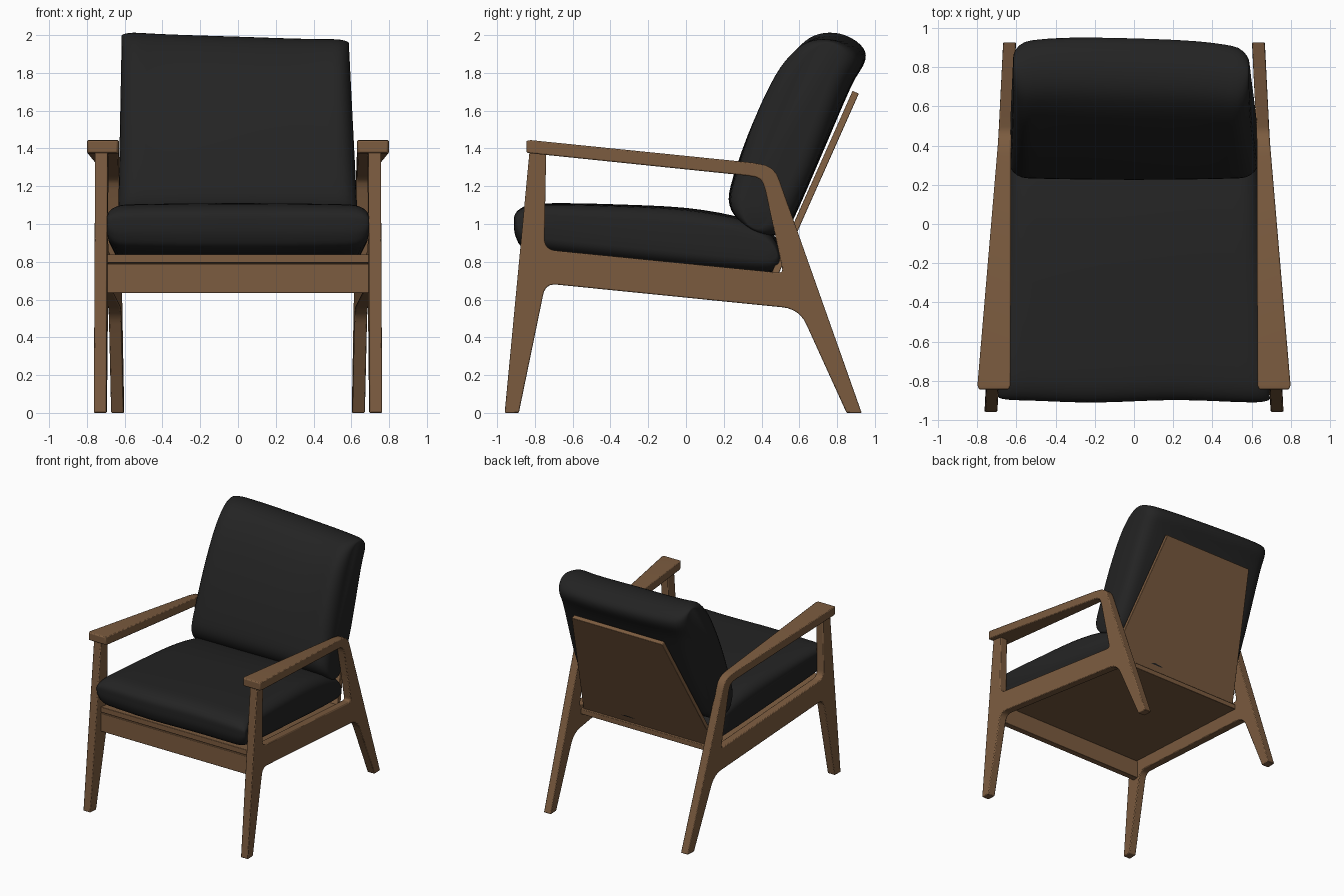
import bpy, bmesh, math
from mathutils import Vector

if "Cube" in bpy.data.objects:
    bpy.data.objects.remove(bpy.data.objects["Cube"])


def material(name, rgb):
    m = bpy.data.materials.new(name)
    m.diffuse_color = (*rgb, 1)
    m.use_nodes = True
    m.node_tree.nodes["Principled BSDF"].inputs["Base Color"].default_value = m.diffuse_color
    return m


WOOD = material("walnut wood", (0.2, 0.106, 0.05))
FABRIC = material("black fabric", (0.017, 0.017, 0.017))


def loft(name, rings, mat, bevel=0.0, mirror=False, angle=35):
    """Skin a list of equal-length rings and cap both ends."""
    bm = bmesh.new()
    vs = [[bm.verts.new(p) for p in ring] for ring in rings]
    n = len(rings[0])
    for a, b in zip(vs, vs[1:]):
        for i in range(n):
            j = (i + 1) % n
            bm.faces.new((a[i], a[j], b[j], b[i]))
    bm.faces.new(vs[0])
    bm.faces.new(vs[-1])
    bmesh.ops.recalc_face_normals(bm, faces=bm.faces)
    me = bpy.data.meshes.new(name)
    bm.to_mesh(me)
    bm.free()
    me.materials.append(mat)
    ob = bpy.data.objects.new(name, me)
    bpy.context.collection.objects.link(ob)
    bpy.ops.object.select_all(action='DESELECT')
    ob.select_set(True)
    bpy.context.view_layer.objects.active = ob
    bpy.ops.object.shade_smooth_by_angle(angle=math.radians(angle))
    if bevel:
        mod = ob.modifiers.new("soft edges", 'BEVEL')
        mod.width, mod.segments = bevel, 2
        mod.limit_method, mod.angle_limit = 'ANGLE', math.radians(40)
    if mirror:
        ob.modifiers.new("other side", 'MIRROR')
    return ob


def rounded(points, steps=6):
    """Polygon of (y, z, radius) with curved corners."""
    out = []
    for i, (y, z, r) in enumerate(points):
        p = Vector((y, z))
        if not r:
            out.append(p)
            continue
        a = p + (Vector(points[i - 1][:2]) - p).normalized() * r
        b = p + (Vector(points[(i + 1) % len(points)][:2]) - p).normalized() * r
        for k in range(steps + 1):
            t = k / steps
            out.append(a * (1 - t) ** 2 + p * 2 * t * (1 - t) + b * t * t)
    return out


def smooth_loop(pts, steps=4):
    """Closed Catmull-Rom curve through the points."""
    n, out = len(pts), []
    for i in range(n):
        a, b, c, d = (Vector(pts[(i + k) % n]) for k in (-1, 0, 1, 2))
        for k in range(steps):
            t = k / steps
            out.append(0.5 * (2 * b + (c - a) * t + (2 * a - 5 * b + 4 * c - d) * t ** 2
                              + (3 * b - a - 3 * c + d) * t ** 3))
    return out


def frame_x(y):
    """Centre of the side frame, which narrows towards the back."""
    return 0.73 - 0.0505 * (y + 0.95)


HALF = 0.033

# Side frames: front leg, seat rail and rear leg in one outline
outline = rounded([(-0.96, 0, 0), (-0.885, 0, 0), (-0.744, 0.685, 0.06), (0.60, 0.55, 0.09),
                   (0.85, 0, 0), (0.93, 0, 0), (0.541, 1.10, 0), (0.438, 1.10, 0),
                   (0.515, 0.74, 0.03), (-0.75, 0.865, 0.06), (-0.74, 1.39, 0), (-0.828, 1.39, 0)])
loft("side_frames", [[(frame_x(p.x) + s * HALF, p.x, p.y) for p in outline] for s in (-1, 1)],
     WOOD, 0.006, True)

# Armrests: wide at the front, bending down into the rear legs
stations = [((-0.845, 1.441), (-0.845, 1.378)), ((-0.822, 1.444), (-0.822, 1.374)),
            ((0.35, 1.325), (0.33, 1.255)), ((0.42, 1.312), (0.37, 1.248)),
            ((0.455, 1.293), (0.395, 1.235)), ((0.48, 1.265), (0.408, 1.215)),
            ((0.497, 1.225), (0.42, 1.18)), ((0.59, 0.96), (0.465, 0.97))]


def arm_x(y):
    t = min(1, (y + 0.83) / 1.25)
    if t >= 1:
        return frame_x(y) - HALF, frame_x(y) + HALF
    inset = 0.009 if y < -0.84 else 0
    return 0.63 - 0.002 * t + inset, 0.80 - 0.106 * t - inset


rings = []
for (ty, tz), (by, bz) in stations:
    (ti, to), (bi, bo) = arm_x(ty), arm_x(by)
    rings.append([(ti, ty, tz), (to, ty, tz), (bo, by, bz), (bi, by, bz)])
loft("armrests", rings, WOOD, 0.007, True)


def plank(name, section, half_width, bevel=0.004):
    """Board spanning the chair; half_width gives x for each (y, z)."""
    loft(name, [[(s * half_width(y, z), y, z) for y, z in section] for s in (-1, 1)], WOOD, bevel)


def inner(y, z):
    return frame_x(y) - HALF + 0.008


# Front apron, seat board and tapered back panel
plank("front_apron", [(-0.83, 0.635), (-0.78, 0.635), (-0.78, 0.788), (-0.83, 0.788)], inner)
plank("seat_board", [(-0.83, 0.795), (0.5, 0.672), (0.5, 0.714), (-0.83, 0.84)], inner)
plank("back_panel", [(0.47, 0.69), (0.915, 1.69), (0.882, 1.705), (0.437, 0.705)],
      lambda y, z: 0.62 - 0.2 * (z - 0.69))


def cushion(name, profile, axis, place):
    """Padded loft across x; the thickness tapers to rounded ends."""
    loop = smooth_loop(profile)
    centre = sum(loop, Vector((0, 0))) / len(loop)
    axis = Vector(axis).normalized()
    across = Vector((-axis.y, axis.x))
    us = [math.sin(math.pi / 2 * k / 14) for k in range(-14, 15)]
    rings = []
    for u in us:
        e = max(0, (abs(u) - 0.86) / 0.14)
        r = 1 - math.sqrt(max(0, 1 - e * e))
        thick = (1 - 0.07 * u * u) * (1 - 0.5 * r)
        length = 1 - 0.03 * r
        ring = []
        for p in loop:
            d = p - centre
            q = centre + axis * d.dot(axis) * length + across * d.dot(across) * thick
            ring.append(place(u, q.x, q.y))
        rings.append(ring)
    loft(name, rings, FABRIC, angle=80)


# Seat cushion
def place_seat(u, y, z):
    return u * (frame_x(y) - HALF), y + 0.006 * math.sin(5 * u), z


cushion("seat_cushion",
        [(-0.905, 1.0), (-0.895, 1.06), (-0.83, 1.1), (-0.7, 1.11), (-0.4, 1.105), (0, 1.085),
         (0.3, 1.03), (0.45, 0.95), (0.505, 0.84), (0.48, 0.75), (0.3, 0.745), (-0.2, 0.79),
         (-0.7, 0.84), (-0.85, 0.87), (-0.895, 0.93)], (1, -0.1), place_seat)


# Back cushion, slightly slumped to one side at the top
def place_back(u, y, z):
    f = max(0, (z - 1.3) / 0.7)
    half = 0.635 - (0.05 if u > 0 else 0.02) * (z - 1)
    return (u * half, y + f * (-0.04 * u ** 4 - 0.02 * u),
            z + f * (-0.02 * u + 0.01 * u ** 4))


cushion("back_cushion",
        [(0.23, 1.10), (0.25, 1.25), (0.36, 1.55), (0.49, 1.80), (0.60, 1.93), (0.70, 1.985),
         (0.82, 1.985), (0.92, 1.935), (0.945, 1.86), (0.87, 1.72), (0.72, 1.37), (0.585, 1.06),
         (0.53, 0.97), (0.43, 0.935), (0.31, 0.99)], (0.45, 0.9), place_back)
